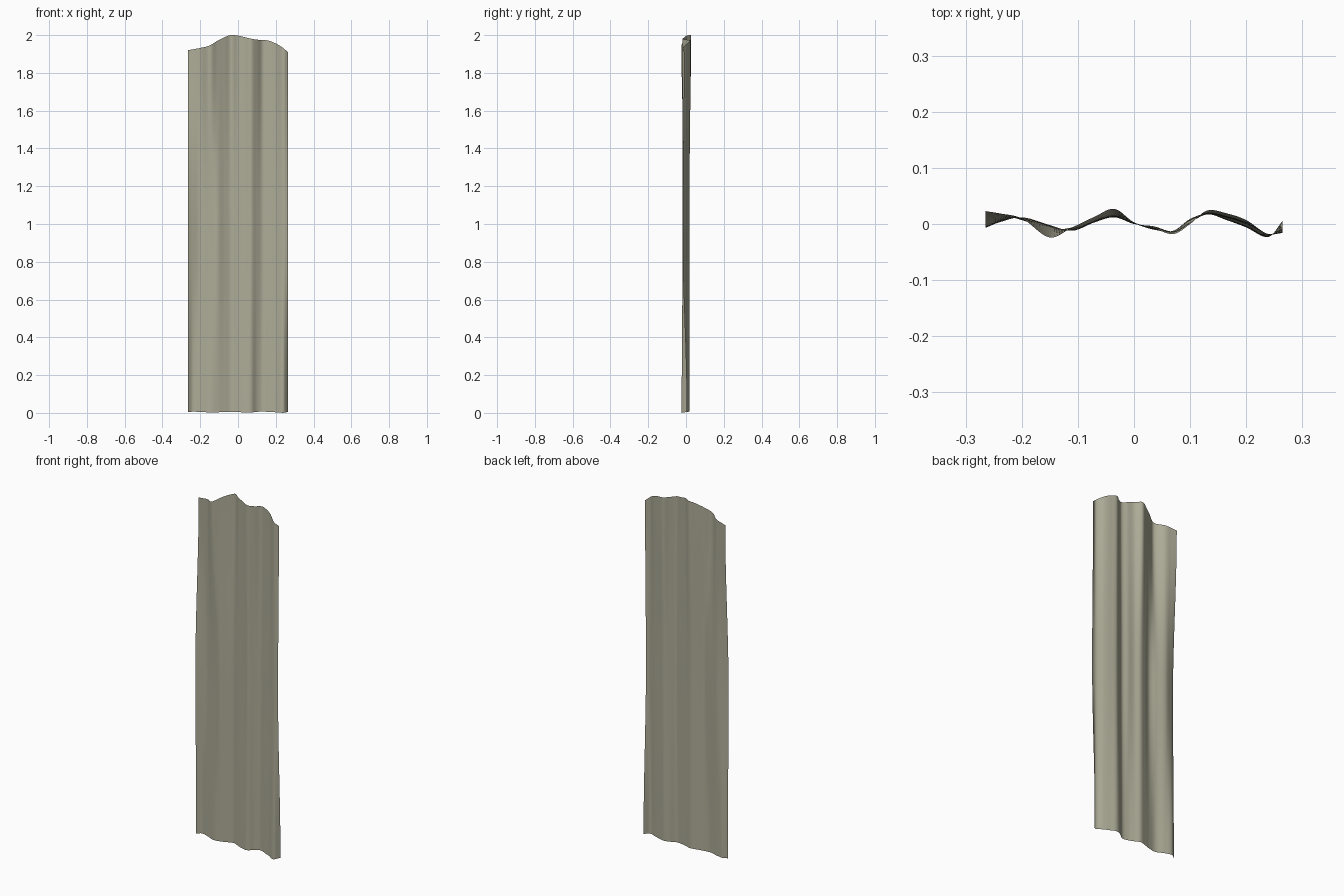
import bpy, bmesh

if "Cube" in bpy.data.objects:
    bpy.data.objects.remove(bpy.data.objects["Cube"])

# Fold depth (y) across the width at several heights of the cloth
XS = [-.265, -.24, -.2, -.15, -.11, -.07, -.035, 0, .035, .07, .1, .13, .165, .2, .24, .265]
TOP = [.023, .019, .010, -.024, -.006, .013, .027, .003, -.007, -.018, .0, .024, .019, .007, -.018, -.008]
MID = [-.007, .003, .012, -.002, -.012, .003, .012, .0, -.004, -.013, .003, .017, .011, 0, -.018, -.016]
LOW = [.0, .015, .007, -.010, -.006, .005, .013, .001, -.010, -.012, .009, .018, .007, -.006, -.023, .006]
# Height of the upper edge
EDGE_X = [-.265, -.2, -.15, -.1, -.04, 0, .06, .1, .16, .22, .265]
EDGE_Z = [1.92, 1.932, 1.945, 1.975, 2.0, 1.997, 1.983, 1.976, 1.971, 1.945, 1.91]


def curve(xs, ys, x):
    """Smooth interpolation through sample points."""
    n = len(xs)
    i = next((k for k in range(n - 1) if x <= xs[k + 1]), n - 2)

    def slope(k):
        a, b = max(k - 1, 0), min(k + 1, n - 1)
        return (ys[b] - ys[a]) / (xs[b] - xs[a])
    h = xs[i + 1] - xs[i]
    t = (x - xs[i]) / h
    return ((2*t**3 - 3*t*t + 1) * ys[i] + (t**3 - 2*t*t + t) * h * slope(i)
            + (3*t*t - 2*t**3) * ys[i + 1] + (t**3 - t*t) * h * slope(i + 1))


def depth(x, v):
    a, b, t = (LOW, MID, v * 2) if v < .5 else (MID, TOP, v * 2 - 1)
    t = t * t * (3 - 2 * t)
    return curve(XS, a, x) * (1 - t) + curve(XS, b, x) * t


# Hanging cloth panel: a single pleated sheet
NX, NZ = 106, 60
bm = bmesh.new()
rows = []
for j in range(NZ + 1):
    v = j / NZ
    row = []
    for i in range(NX + 1):
        x = -.265 + .53 * i / NX
        y = depth(x, v)
        z = v * curve(EDGE_X, EDGE_Z, x) + (1 - v) * (.004 + .15 * y)
        row.append(bm.verts.new((x, y, max(z, 0))))
    rows.append(row)
for j in range(NZ):
    for i in range(NX):
        f = bm.faces.new((rows[j][i], rows[j][i + 1], rows[j + 1][i + 1], rows[j + 1][i]))
        f.smooth = True
mesh = bpy.data.meshes.new("curtain_panel")
bm.to_mesh(mesh)
bm.free()
curtain = bpy.data.objects.new("curtain_panel", mesh)
bpy.context.collection.objects.link(curtain)

# Muted khaki cloth
mat = bpy.data.materials.new("cloth")
mat.diffuse_color = (.42, .41, .31, 1)
mat.use_nodes = True
mat.node_tree.nodes["Principled BSDF"].inputs["Base Color"].default_value = mat.diffuse_color
mesh.materials.append(mat)
